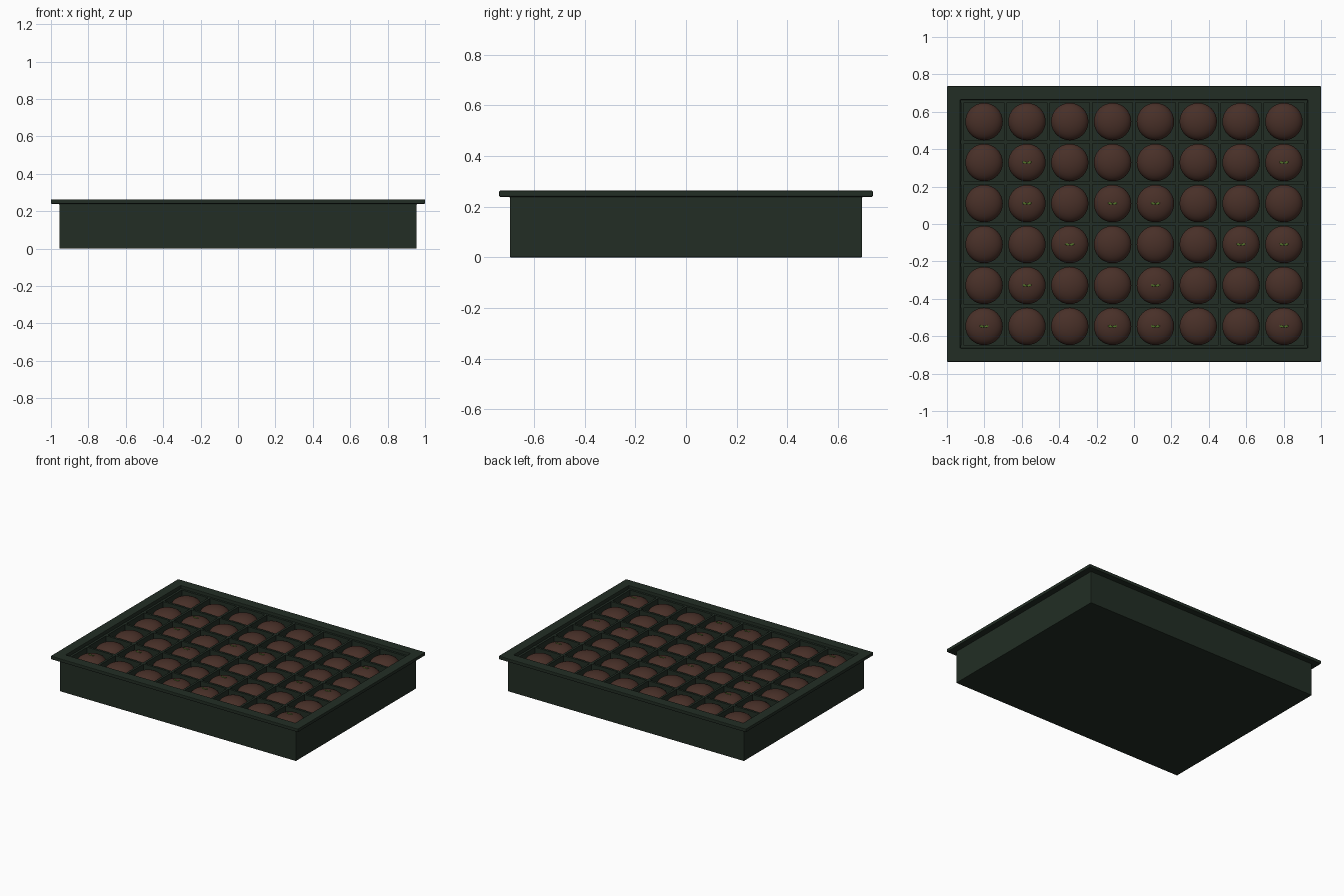
import bpy, bmesh

COLS, ROWS = 8, 6
STEP_X, STEP_Y = 0.229, 0.219
SOIL_Z, SOIL_R, SOIL_H = 0.195, 0.1, 0.055
# rows run from back to front; each lists the columns that have sprouted
SPROUTED = [[], [1, 7], [1, 3, 4], [2, 6, 7], [1, 4], [0, 3, 4, 7]]

cube = bpy.data.objects.get("Cube")
if cube:
    bpy.data.objects.remove(cube, do_unlink=True)


def material(name, rgb):
    mat = bpy.data.materials.new(name)
    mat.use_nodes = True
    mat.diffuse_color = (*rgb, 1)
    bsdf = next(n for n in mat.node_tree.nodes if n.type == "BSDF_PRINCIPLED")
    bsdf.inputs["Base Color"].default_value = (*rgb, 1)
    bsdf.inputs["Roughness"].default_value = 0.8
    return mat


green = material("dark green plastic", (0.016, 0.027, 0.018))
brown = material("brown soil", (0.065, 0.029, 0.021))
leaf_green = material("leaf green", (0.09, 0.19, 0.025))


def add_object(name, bm, mat, bevel=0):
    bmesh.ops.recalc_face_normals(bm, faces=bm.faces)
    mesh = bpy.data.meshes.new(name)
    bm.to_mesh(mesh)
    bm.free()
    mesh.materials.append(mat)
    obj = bpy.data.objects.new(name, mesh)
    bpy.context.collection.objects.link(obj)
    if bevel:
        mod = obj.modifiers.new("soft edges", "BEVEL")
        mod.width, mod.segments = bevel, 2
    return obj


def box(name, size, centre, mat):
    bm = bmesh.new()
    bmesh.ops.create_cube(bm, size=1)
    bmesh.ops.scale(bm, vec=size, verts=bm.verts)
    obj = add_object(name, bm, mat)
    obj.location = centre
    return obj


def ellipsoid_mesh(name, radii, mat, segments, rings):
    bm = bmesh.new()
    bmesh.ops.create_uvsphere(bm, u_segments=segments, v_segments=rings, radius=1)
    bmesh.ops.scale(bm, vec=radii, verts=bm.verts)
    for face in bm.faces:
        face.smooth = True
    return add_object(name, bm, mat)


def copy_to(source, name, location):
    obj = source.copy()
    obj.name = name
    obj.location = location
    bpy.context.collection.objects.link(obj)
    return obj


# Tray: rectangular rings running up the outside, over the rim and down inside
rings = [(0.955, 0.695, 0), (0.955, 0.695, 0.239), (1, 0.737, 0.239),
         (1, 0.737, 0.263), (0.928, 0.664, 0.263), (0.928, 0.664, 0.02)]
bm = bmesh.new()
loops = [[bm.verts.new((sx * x, sy * y, z))
          for sx, sy in ((-1, -1), (1, -1), (1, 1), (-1, 1))] for x, y, z in rings]
for low, high in zip(loops, loops[1:]):
    for i in range(4):
        j = (i + 1) % 4
        bm.faces.new((low[i], low[j], high[j], high[i]))
bm.faces.new(loops[0])
bm.faces.new(loops[-1])
add_object("tray", bm, green, bevel=0.004)

# Cell dividers, including the outer walls of the cells
for i in range(COLS + 1):
    box("divider_across", (0.016, 1.326, 0.22), ((i - COLS / 2) * STEP_X, 0, 0.13), green)
for j in range(ROWS + 1):
    box("divider_along", (1.854, 0.016, 0.22), (0, (j - ROWS / 2) * STEP_Y, 0.13), green)

# Soil mounds and sprouts, one per cell
soil = ellipsoid_mesh("soil_mound", (SOIL_R, SOIL_R, SOIL_H), brown, 32, 16)
leaf = ellipsoid_mesh("sprout_leaf", (0.013, 0.006, 0.003), leaf_green, 10, 6)
for row in range(ROWS):
    for col in range(COLS):
        x = (col - (COLS - 1) / 2) * STEP_X
        y = ((ROWS - 1) / 2 - row) * STEP_Y
        copy_to(soil, "soil_mound", (x, y, SOIL_Z))
        if col in SPROUTED[row]:
            for side in (-1, 1):
                blade = copy_to(leaf, "sprout_leaf",
                                (x + side * 0.012, y, SOIL_Z + SOIL_H + 0.001))
                blade.rotation_euler = (0, -side * 0.15, side * 0.2)
for template in (soil, leaf):
    bpy.data.objects.remove(template, do_unlink=True)
